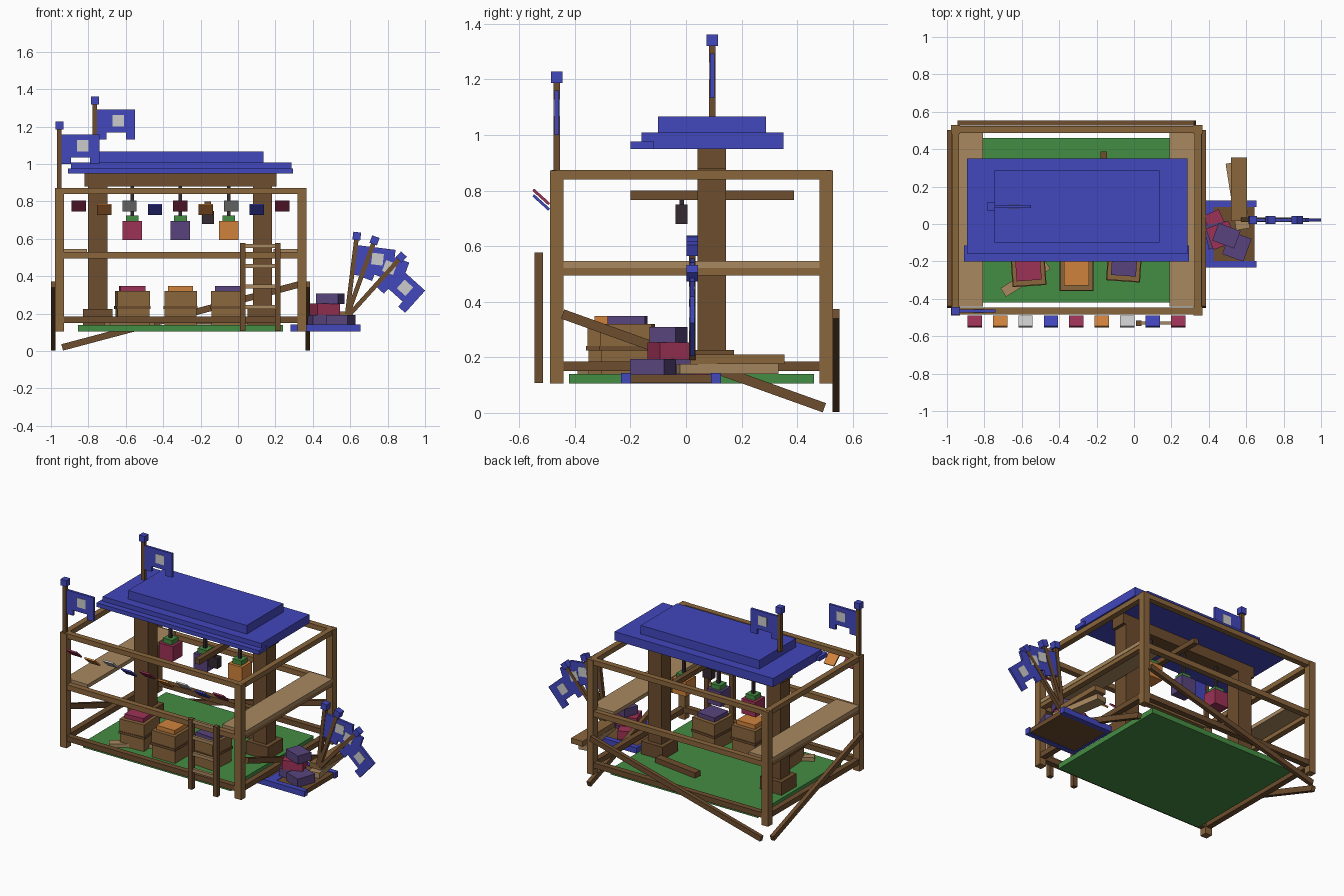
import bpy, bmesh, math
from mathutils import Matrix


def material(name, r, g, b):
    lin = [((c / 255 + 0.055) / 1.055) ** 2.4 for c in (r, g, b)]
    m = bpy.data.materials.new(name)
    m.diffuse_color = (*lin, 1)
    return m


BLUE = material("blue", 66, 71, 188)
WOOD = material("wood", 138, 102, 60)
DARK = material("dark_wood", 109, 77, 46)
TAN = material("pale_wood", 168, 136, 96)
GREEN = material("green", 68, 140, 66)
RED = material("crimson", 156, 50, 86)
PURPLE = material("purple", 88, 68, 125)
ORANGE = material("orange", 208, 130, 60)
PALE = material("pale_grey", 203, 203, 203)
BLACK = material("charcoal", 52, 42, 48)


def block(name, size, mat, matrix):
    """Box of the given size placed by a matrix."""
    bm = bmesh.new()
    bmesh.ops.create_cube(bm, size=1, matrix=Matrix.Diagonal((*size, 1)))
    me = bpy.data.meshes.new(name)
    bm.to_mesh(me)
    bm.free()
    me.materials.append(mat)
    ob = bpy.data.objects.new(name, me)
    ob.matrix_world = matrix
    bpy.context.collection.objects.link(ob)
    return ob


def box(name, x0, x1, y0, y1, z0, z1, mat):
    return block(name, (x1 - x0, y1 - y0, z1 - z0), mat,
                 Matrix.Translation(((x0 + x1) / 2, (y0 + y1) / 2, (z0 + z1) / 2)))


def turned(name, c, size, mat, deg=0, axis='Z'):
    return block(name, size, mat,
                 Matrix.Translation(c) @ Matrix.Rotation(math.radians(deg), 4, axis))


# Ground mat
box("green_floor", -0.855, 0.24, -0.42, 0.46, 0.105, 0.14, GREEN)

# Frame: corner posts and three levels of rails
XL, XR, YF, YB = -0.955, 0.342, -0.465, 0.505
for x in (XL, XR):
    for y in (YF, YB):
        box("corner_post", x - 0.024, x + 0.024, y - 0.024, y + 0.024, 0.105, 0.872, WOOD)
for z0, z1, mat in ((0.15, 0.185, DARK), (0.495, 0.53, WOOD), (0.84, 0.873, WOOD)):
    for y in (YF, YB):
        box("long_rail", XL, XR, y - 0.019, y + 0.019, z0, z1, mat)
    for x in (XL, XR):
        box("side_rail", x - 0.019, x + 0.019, YF, YB, z0, z1, mat)

# Side shelves, reaching just past the rails
box("left_shelf", -0.977, -0.807, -0.44, 0.49, 0.522, 0.547, TAN)
box("right_shelf", 0.19, 0.364, -0.44, 0.49, 0.522, 0.547, TAN)

# Diagonal braces on both sides and the back
slope = math.degrees(math.atan2(0.34, 0.95))
for x in (-0.988, 0.373):
    turned("side_brace", (x, 0.027, 0.187), (0.026, 1.0, 0.035), DARK, -slope, 'X')
turned("back_brace", (-0.307, 0.54, 0.188), (1.31, 0.026, 0.035), DARK,
       -math.degrees(math.atan2(0.335, 1.26)), 'Y')

# Pillars, ridge beam and crossbar
for x in (-0.75, 0.132):
    box("pillar", x - 0.051, x + 0.051, 0.042, 0.144, 0.14, 0.95, DARK)
    box("pillar_base", x - 0.08, x + 0.08, 0.013, 0.173, 0.14, 0.226, DARK)
box("ridge_beam", -0.82, 0.205, 0.042, 0.144, 0.88, 0.95, DARK)
box("crossbar", -0.178, -0.144, -0.2, 0.388, 0.766, 0.8, DARK)
box("lantern", -0.193, -0.127, -0.038, 0.006, 0.68, 0.75, BLACK)
box("lantern_hook", -0.168, -0.152, -0.024, -0.008, 0.75, 0.77, BLACK)

# Stepped roof
box("roof_lower", -0.892, 0.285, -0.16, 0.35, 0.95, 1.008, BLUE)
box("roof_upper", -0.745, 0.135, -0.1, 0.287, 1.0, 1.066, BLUE)
box("roof_front_trim", -0.91, 0.295, -0.2, -0.115, 0.95, 0.977, BLUE)

# Hanging goods
for x, mat in ((-0.565, RED), (-0.308, PURPLE), (-0.05, ORANGE)):
    box("hanging_goods", x - 0.052, x + 0.052, 0.042, 0.144, 0.595, 0.695, mat)
    box("hanging_cap", x - 0.034, x + 0.034, 0.06, 0.126, 0.695, 0.725, GREEN)
    box("hanging_cord", x - 0.009, x + 0.009, 0.084, 0.102, 0.725, 0.885, BLACK)

# Tilted bunting across the front
for i in range(9):
    turned("bunting", (-0.852 + 0.136 * i, -0.521, 0.777 - 0.02 * (i % 2)),
           (0.077, 0.077, 0.01), (RED, ORANGE, PALE, BLUE)[i % 4], -42, 'X')


# Flags: the frame's origin is the cap centre, local z runs up the pole
def flag(x, y, z, length, lean=0):
    base = Matrix.Translation((x, y, z)) @ Matrix.Rotation(math.radians(lean), 4, 'Y')

    def part(name, u0, u1, v0, v1, t, mat):
        block(name, (u1 - u0, t, v1 - v0), mat,
              base @ Matrix.Translation(((u0 + u1) / 2, 0, (v0 + v1) / 2)))
    part("flag_pole", -0.012, 0.012, -length, 0, 0.024, DARK)
    part("flag_cap", -0.021, 0.021, -0.021, 0.021, 0.042, BLUE)
    part("flag_cloth", 0.012, 0.215, -0.172, -0.048, 0.016, BLUE)
    for u in (0.012, 0.165):
        part("flag_tail", u, u + 0.05, -0.208, -0.168, 0.016, BLUE)
    part("flag_patch", 0.094, 0.156, -0.14, -0.078, 0.022, PALE)


flag(-0.955, -0.465, 1.207, 0.34)
flag(-0.765, 0.094, 1.34, 0.28)
flag(0.635, 0.022, 0.615, 0.42, 7)
flag(0.73, 0.022, 0.592, 0.42, 20)
flag(0.873, 0.022, 0.503, 0.41, 42)

# Crates of goods on the floor: lower box, dark band, wider upper box, goods
for x, y, rot, mat in ((-0.565, -0.235, 4, RED), (-0.307, -0.262, 0, ORANGE),
                       (-0.052, -0.21, -4, PURPLE)):
    turned("crate_lower", (x, y, 0.185), (0.17, 0.178, 0.09), WOOD, rot)
    turned("crate_band", (x, y, 0.232), (0.182, 0.194, 0.016), DARK, rot)
    turned("crate_upper", (x, y, 0.279), (0.174, 0.186, 0.082), WOOD, rot)
    turned("crate_goods", (x, y, 0.33), (0.134, 0.134, 0.036), mat, rot)

# Loose planks
turned("loose_plank", (-0.58, -0.292, 0.152), (0.28, 0.055, 0.024), TAN, 32)
turned("inner_plank", (-0.1, 0.23, 0.16), (0.33, 0.05, 0.035), DARK, -8)
turned("lower_plank", (0.555, 0.15, 0.157), (0.075, 0.36, 0.036), TAN, 9)
turned("upper_plank", (0.562, 0.185, 0.193), (0.085, 0.34, 0.035), WOOD, 0)

# Ladder at the front
for x in (0.025, 0.212):
    box("ladder_rail", x - 0.015, x + 0.015, -0.545, -0.515, 0.108, 0.577, DARK)
for z in (0.235, 0.345, 0.455, 0.562):
    box("ladder_rung", 0.03, 0.207, -0.538, -0.52, z - 0.011, z + 0.011, TAN)

# Side pallet with stacked bundles
box("pallet_deck", 0.29, 0.645, -0.21, 0.11, 0.108, 0.138, DARK)
for y in (-0.215, 0.108):
    box("pallet_trim", 0.28, 0.655, y - 0.018, y + 0.018, 0.105, 0.143, BLUE)
box("pallet_trim_end", 0.28, 0.3, -0.215, 0.108, 0.105, 0.142, BLUE)
box("pallet_cloth", 0.36, 0.425, -0.2, 0.1, 0.136, 0.142, BLUE)
turned("bundle", (0.445, -0.06, 0.166), (0.12, 0.13, 0.056), PURPLE, 12)
turned("bundle", (0.55, -0.12, 0.166), (0.12, 0.13, 0.056), PURPLE, -20)
turned("bundle", (0.43, 0.02, 0.166), (0.09, 0.09, 0.056), RED, 25)
turned("bundle", (0.465, -0.06, 0.223), (0.13, 0.12, 0.062), RED, 20)
turned("bundle", (0.494, -0.063, 0.281), (0.125, 0.1, 0.056), PURPLE, -20)
